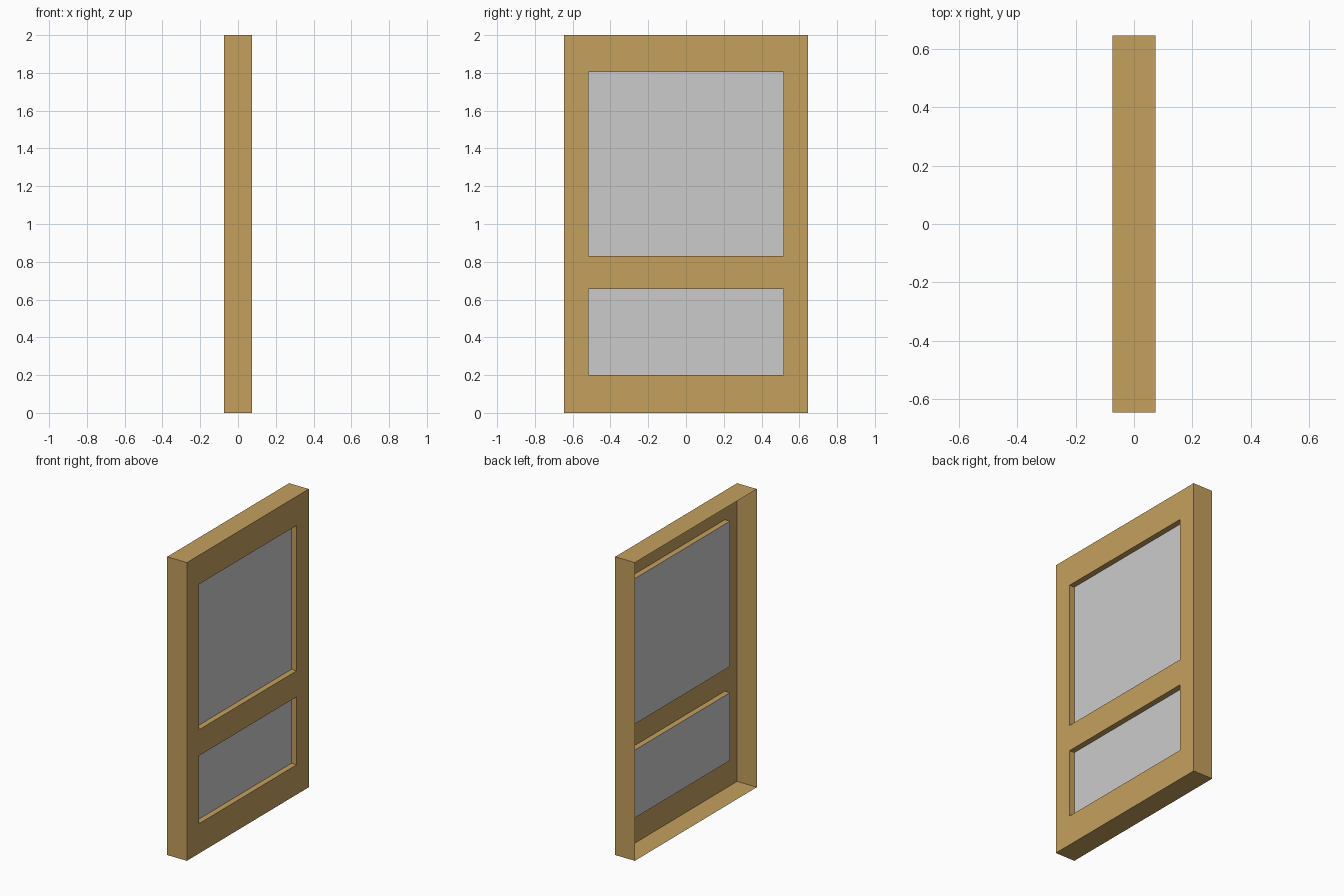
import bpy, bmesh

if "Cube" in bpy.data.objects:
    bpy.data.objects.remove(bpy.data.objects["Cube"])

X_FRONT, X_BACK, X_PANE = 0.073, -0.073, 0.035
YS = [-0.646, -0.517, 0.517, 0.646]           # stile edges
ZS = [0.0, 0.2, 0.655, 0.83, 1.805, 2.0]      # rail edges
OPENINGS = {(1, 1): "lower_pane", (1, 3): "upper_pane"}

wood = bpy.data.materials.new("wood")
wood.diffuse_color = (0.55, 0.35, 0.11, 1)
wood.use_nodes = True
wood.node_tree.nodes["Principled BSDF"].inputs["Base Color"].default_value = wood.diffuse_color


def finish(bm, name, mat=None):
    mesh = bpy.data.meshes.new(name)
    bm.to_mesh(mesh)
    bm.free()
    if mat:
        mesh.materials.append(mat)
    obj = bpy.data.objects.new(name, mesh)
    bpy.context.collection.objects.link(obj)


def extrude_to(bm, edges, x):
    """Pull a border loop straight back to depth x."""
    new = bmesh.ops.extrude_edge_only(bm, edges=edges)["geom"]
    for v in (g for g in new if isinstance(g, bmesh.types.BMVert)):
        v.co.x = x


# Door frame: front sheet with two openings, open at the back
bm = bmesh.new()
grid = [[bm.verts.new((X_FRONT, y, z)) for z in ZS] for y in YS]
for i in range(len(YS) - 1):
    for j in range(len(ZS) - 1):
        if (i, j) not in OPENINGS:
            bm.faces.new((grid[i][j], grid[i + 1][j],
                          grid[i + 1][j + 1], grid[i][j + 1]))


def on_outline(edge):
    a, b = (v.co for v in edge.verts)
    mid = (a + b) / 2
    return abs(mid.y) > 0.64 or mid.z < 0.001 or mid.z > 1.999


border = [e for e in bm.edges if e.is_boundary]
outer = [e for e in border if on_outline(e)]
inner = [e for e in border if not on_outline(e)]
extrude_to(bm, outer, X_BACK)    # side, top and bottom walls
extrude_to(bm, inner, X_PANE)    # shallow reveals around the panes
finish(bm, "door_frame", wood)

# Grey panes closing the recessed openings
for (i, j), name in OPENINGS.items():
    bm = bmesh.new()
    corners = [(i, j), (i + 1, j), (i + 1, j + 1), (i, j + 1)]
    bm.faces.new([bm.verts.new((X_PANE, YS[a], ZS[b])) for a, b in corners])
    finish(bm, name)
